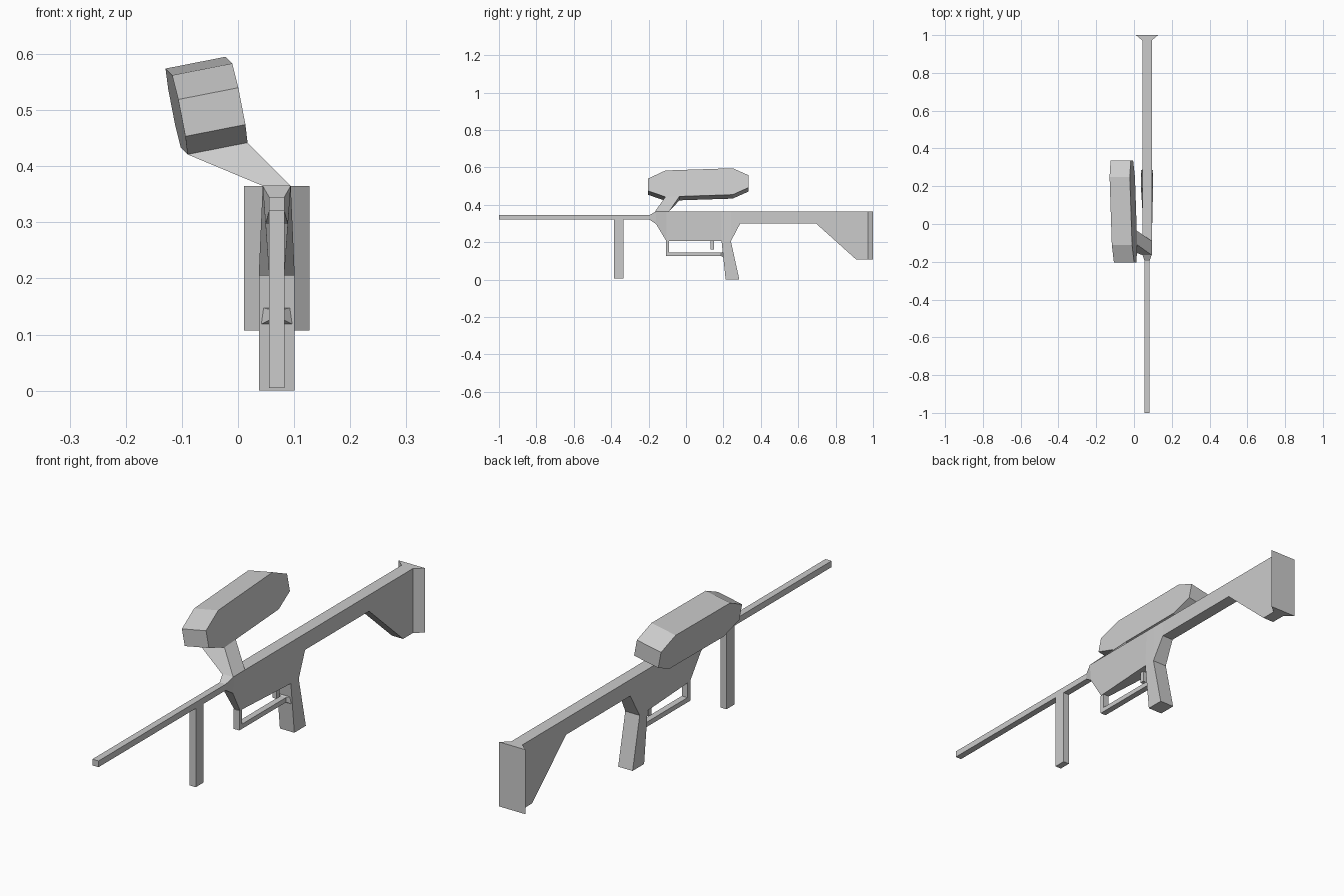
import bpy, bmesh
from mathutils import Vector

if "Cube" in bpy.data.objects:
    bpy.data.objects.remove(bpy.data.objects["Cube"])

CX = 0.069  # centre plane of the long body


def loft(name, rings):
    """Solid through rings of equal point count, capped at both ends."""
    bm = bmesh.new()
    vs = [[bm.verts.new(p) for p in r] for r in rings]
    n = len(rings[0])
    for a, b in zip(vs, vs[1:]):
        for i in range(n):
            j = (i + 1) % n
            bm.faces.new((a[i], a[j], b[j], b[i]))
    bm.faces.new(vs[0][::-1])
    bm.faces.new(vs[-1])
    bmesh.ops.recalc_face_normals(bm, faces=bm.faces)
    me = bpy.data.meshes.new(name)
    bm.to_mesh(me)
    bm.free()
    ob = bpy.data.objects.new(name, me)
    bpy.context.collection.objects.link(ob)
    return ob


def sec(y, top, bot, wt, wb=None):
    """Vertical section at y with half widths at top and bottom."""
    wb = wt if wb is None else wb
    return [(CX - wt, y, top), (CX + wt, y, top), (CX + wb, y, bot), (CX - wb, y, bot)]


def level(z, y0, y1, w):
    """Horizontal section at height z."""
    return [(CX - w, y0, z), (CX + w, y0, z), (CX + w, y1, z), (CX - w, y1, z)]


# Barrel and front support
loft("barrel", [sec(-1, .345, .32, .0135), sec(-.195, .345, .32, .0135)])
loft("front_support", [level(.32, -.385, -.335, .0135), level(.005, -.385, -.335, .0135)])

# Receiver, widening towards the grip
loft("receiver", [
    sec(-.195, .345, .32, .0135),
    sec(-.16, .365, .297, .025, .02),
    sec(-.105, .365, .205, .025, .0135),
    sec(.19, .365, .205, .025, .032),
    sec(.24, .365, .205, .025, .032),
    sec(.29, .365, .3, .025)])

# Stock with flared butt plate
loft("stock", [
    sec(.29, .365, .3, .025),
    sec(.695, .365, .3, .025),
    sec(.91, .365, .107, .025),
    sec(.972, .365, .107, .025),
    sec(1, .365, .107, .0585)])

# Grip, trigger and guard
loft("grip", [level(.205, .19, .24, .032), level(0, .212, .285, .032)])
loft("trigger", [level(.205, .132, .15, .009), level(.16, .132, .15, .009)])
loft("guard_post", [level(.205, -.108, -.09, .0125), level(.14, -.108, -.09, .0125)])
loft("guard_bar", [
    sec(-.108, .145, .126, .0125),
    sec(.188, .145, .126, .0125),
    sec(.202, .149, .117, .031)])

# Scope: octagonal side profile swept along a tilted width axis
base = Vector((.017, -.11, .442))
up = Vector((-.19, 0, .98))
back = Vector((-.033, 1, .033))
width = Vector((-.107, 0, -.021))
profile = [(0, 0), (.36, 0), (.445, .036), (.445, .103),
           (.36, .144), (0, .144), (-.093, .103), (-.093, .036)]
right = [base + back * y + up * h for y, h in profile]
loft("scope", [right, [p + width for p in right]])

# Scope mount leaning from the receiver to the scope underside
r0, r1 = base, base + back * .075
loft("scope_mount", [
    level(.365, -.165, -.09, .025),
    [r0 + width, r0, r1, r1 + width]])
